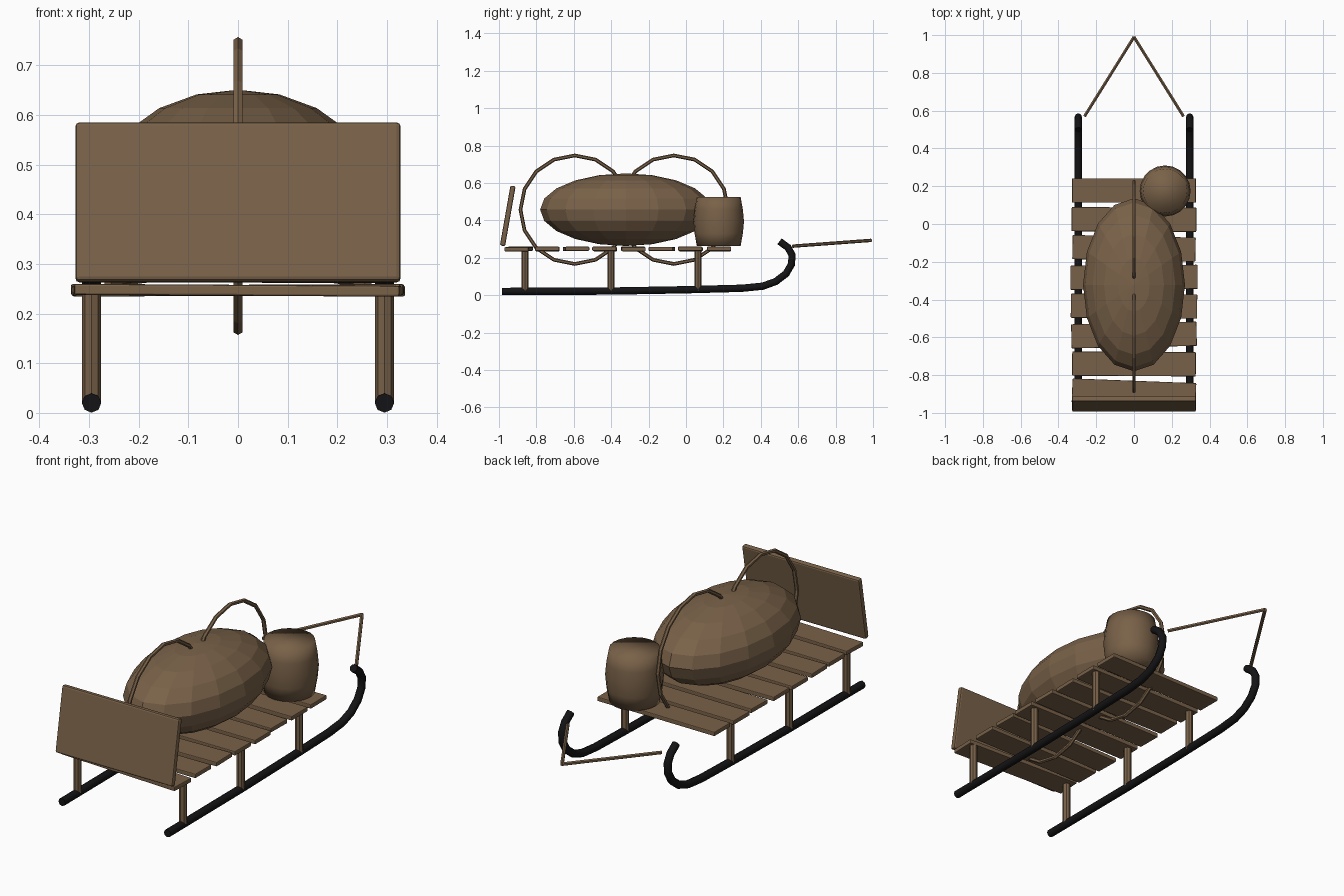
import bpy, bmesh, math, random
from mathutils import Vector

random.seed(4)
default = bpy.data.objects.get("Cube")
if default:
    bpy.data.objects.remove(default, do_unlink=True)


def material(name, rgb):
    m = bpy.data.materials.new(name)
    m.use_nodes = True
    m.diffuse_color = (*rgb, 1)
    m.node_tree.nodes["Principled BSDF"].inputs["Base Color"].default_value = (*rgb, 1)
    return m


WOOD = material("worn brown", (0.19, 0.12, 0.065))
IRON = material("black iron", (0.007, 0.007, 0.008))


def finish(name, mat, smooth=None):
    ob = bpy.context.object
    ob.name = ob.data.name = name
    ob.data.materials.append(mat)
    if smooth:
        bpy.ops.object.shade_smooth_by_angle(angle=math.radians(smooth))
    return ob


def board(name, size, loc, rot, bevel):
    bpy.ops.mesh.primitive_cube_add(size=1, location=loc, rotation=rot)
    ob = finish(name, WOOD)
    ob.scale = size
    bpy.ops.object.transform_apply(location=False, rotation=False, scale=True)
    mod = ob.modifiers.new("soft edges", "BEVEL")
    mod.width = bevel
    mod.segments = 2
    return ob


def rod(name, a, b, radius, sides, mat):
    a, b = Vector(a), Vector(b)
    d = b - a
    bpy.ops.mesh.primitive_cylinder_add(
        vertices=sides, radius=radius, depth=d.length, location=(a + b) / 2,
        rotation=d.to_track_quat("Z", "Y").to_euler())
    return finish(name, mat)


# Deck slats, each slightly crooked
tilts = (0, -0.3, -1.2, 0.4, -0.4, 1.2, -0.3, -2.2)
for i, tilt in enumerate(tilts):
    board(f"deck_slat_{i + 1}",
          (0.665 + random.uniform(-0.015, 0.01), 0.128, 0.022),
          (0, 0.177 - 0.153 * i, 0.247),
          (0, math.radians(random.uniform(-0.4, 0.4)), math.radians(tilt)), 0.004)

# Leaning end board
board("end_board", (0.655, 0.028, 0.325), (0, -0.953, 0.424),
      (math.radians(-10), 0, 0), 0.008)

# Runners, posts and pull cords on both sides
runner_path = [(-0.985, 0.02), (-0.4, 0.022), (0, 0.029), (0.3, 0.037), (0.41, 0.048),
               (0.48, 0.073), (0.535, 0.115), (0.564, 0.165), (0.567, 0.215),
               (0.545, 0.255), (0.5, 0.288)]
for side, label in ((1, "left"), (-1, "right")):
    curve = bpy.data.curves.new(f"{label}_runner", "CURVE")
    curve.dimensions = "3D"
    curve.bevel_depth = 0.0195
    curve.bevel_resolution = 2
    curve.use_fill_caps = True
    spline = curve.splines.new("POLY")
    spline.points.add(len(runner_path) - 1)
    for p, (y, z) in zip(spline.points, runner_path):
        p.co = (side * 0.295, y, z, 1)
    curve.materials.append(IRON)
    runner = bpy.data.objects.new(f"{label}_runner", curve)
    bpy.context.collection.objects.link(runner)

    for n, y in enumerate((-0.86, -0.4, 0.065)):
        rod(f"{label}_post_{n + 1}", (side * 0.295, y, 0.025),
            (side * 0.295, y, 0.237), 0.019, 8, WOOD)
    rod(f"{label}_pull_cord", (side * 0.262, 0.57, 0.262), (0, 0.99, 0.293),
        0.009, 6, WOOD)

# Stuffed sack
bpy.ops.mesh.primitive_uv_sphere_add(segments=16, ring_count=10, location=(0, -0.322, 0.457))
sack = finish("sack", WOOD)
sack.scale = (0.27, 0.458, 0.194)

# Rope loops around the sack
for n, y in enumerate((-0.595, -0.065)):
    bpy.ops.mesh.primitive_torus_add(
        major_segments=16, minor_segments=6, major_radius=0.29, minor_radius=0.01,
        location=(0, y, 0.457), rotation=(0, math.pi / 2, 0))
    finish(f"rope_loop_{n + 1}", WOOD)

# Barrel, lathed from a bulging profile
profile = [(0.117, 0.262), (0.129, 0.33), (0.135, 0.394), (0.129, 0.458), (0.117, 0.525)]
SIDES = 20
bm = bmesh.new()
rings = []
for r, z in profile:
    rings.append([bm.verts.new((r * math.cos(a), r * math.sin(a), z))
                  for a in (math.tau * k / SIDES for k in range(SIDES))])
for low, high in zip(rings, rings[1:]):
    for k in range(SIDES):
        j = (k + 1) % SIDES
        bm.faces.new((low[k], low[j], high[j], high[k]))
bm.faces.new(rings[0][::-1])
bm.faces.new(rings[-1])
for f in bm.faces:
    f.smooth = True
mesh = bpy.data.meshes.new("barrel")
bm.to_mesh(mesh)
bm.free()
mesh.materials.append(WOOD)
barrel = bpy.data.objects.new("barrel", mesh)
barrel.location = (0.165, 0.175, 0)
bpy.context.collection.objects.link(barrel)
